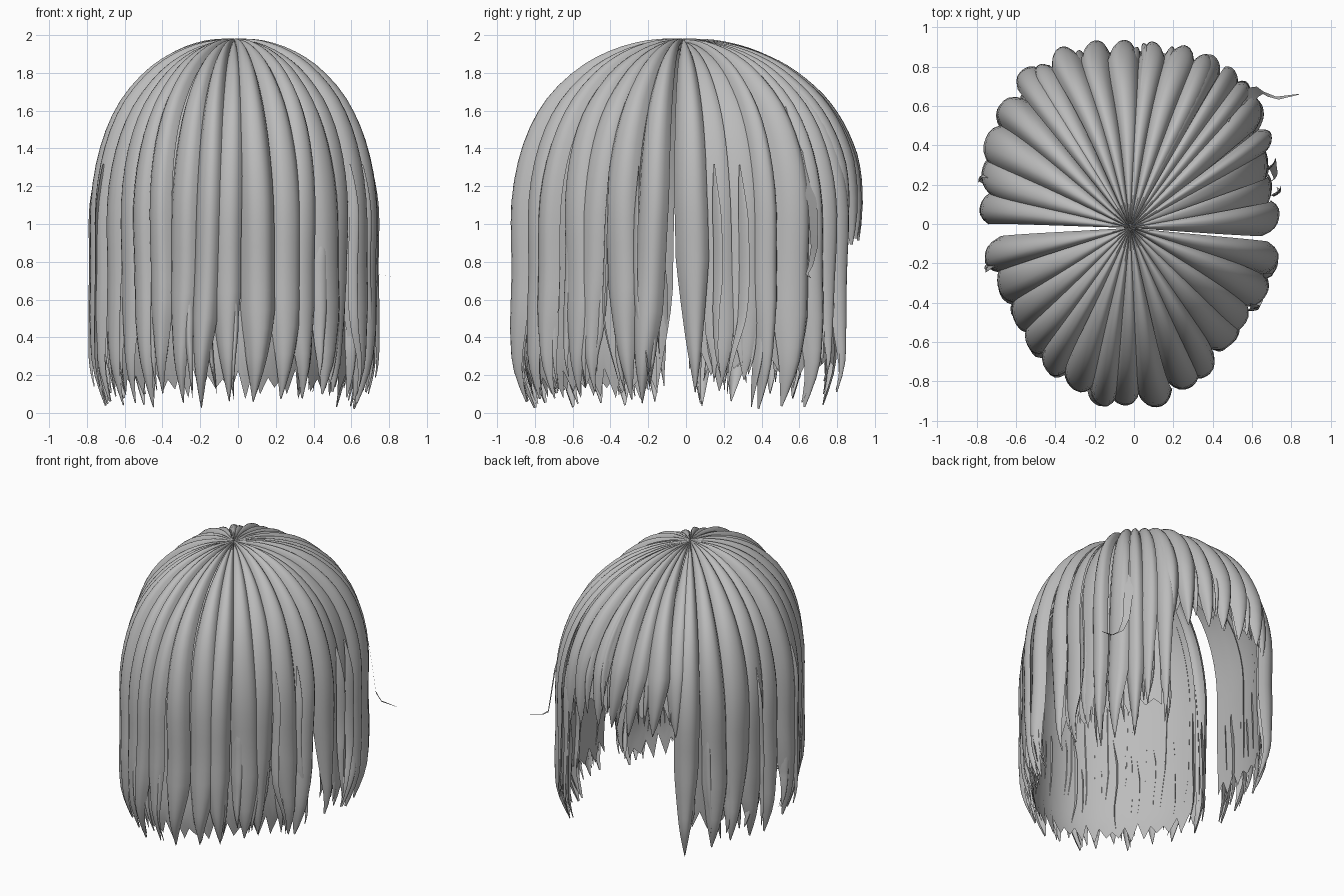
import bpy, bmesh, math, random
from mathutils import Vector

random.seed(11)
cube = bpy.data.objects.get("Cube")
if cube:
    bpy.data.objects.remove(cube, do_unlink=True)

hair = bpy.data.materials.new("hair_grey")
hair.use_nodes = True
GREY = (0.5, 0.5, 0.5, 1)
hair.diffuse_color = GREY
hair.node_tree.nodes["Principled BSDF"].inputs["Base Color"].default_value = GREY

RX, RY = 0.715, 0.905
CROWN = Vector((-0.02, -0.02, 0))
CENTRE = Vector((-0.02, 0.015, 0))
# Crown-to-tip profile: radius fraction and height
PROFILE = [(0.0, 1.965), (0.2, 1.945), (0.42, 1.88), (0.62, 1.77), (0.81, 1.59), (0.93, 1.37),
           (0.99, 1.1), (0.99, 0.75), (1.0, 0.45), (1.0, 0.24), (0.93, 0.02), (0.9, -0.05)]


def at_height(z):
    """Profile position (segment index + fraction) at a height."""
    for i in range(len(PROFILE) - 1):
        a, b = PROFILE[i][1], PROFILE[i + 1][1]
        if z >= b:
            return i + min(1, max(0, (a - z) / (a - b)))
    return len(PROFILE) - 1.001


def profile(s):
    """Smoothly interpolated radius and height."""
    i = min(int(s), len(PROFILE) - 2)
    f = s - i
    p = [Vector(PROFILE[max(0, min(len(PROFILE) - 1, i + k))]) for k in (-1, 0, 1, 2)]
    m0, m1 = (p[2] - p[0]) / 2, (p[3] - p[1]) / 2
    return (p[1] * (2 * f**3 - 3 * f**2 + 1) + m0 * (f**3 - 2 * f**2 + f)
            + p[2] * (3 * f**2 - 2 * f**3) + m1 * (f**3 - f**2))


def surface(s, phi, lift):
    """Point over the head, raised along the surface normal; the plan is squarer at the rear."""
    r, z = profile(s)
    d = profile(min(s + 0.05, len(PROFILE) - 1.001)) - profile(max(s - 0.05, 0))
    d.normalize()
    corner = 1 + (0.09 if math.sin(phi) > 0 else -0.045) * math.sin(2 * phi) ** 2
    x = RX * r * corner + lift * -d.y
    y = RY * r * corner + lift * -d.y
    base = CROWN.lerp(CENTRE, min(1, r))
    return base + Vector((x * math.cos(phi), y * math.sin(phi), z + lift * d.x))


def grid(bm, rows):
    rows = [[bm.verts.new(p) for p in row] for row in rows]
    for a, b in zip(rows, rows[1:]):
        for k in range(len(a) - 1):
            bm.faces.new((a[k], b[k], b[k + 1], a[k + 1]))


def finish(bm, name):
    mesh = bpy.data.meshes.new(name)
    bm.to_mesh(mesh)
    bm.free()
    mesh.materials.append(hair)
    ob = bpy.data.objects.new(name, mesh)
    bpy.context.collection.objects.link(ob)
    bpy.ops.object.select_all(action="DESELECT")
    ob.select_set(True)
    bpy.context.view_layer.objects.active = ob
    bpy.ops.object.shade_smooth_by_angle(angle=math.radians(50))


def lock(bm, phi, half, top, end, bulge, lift=0.0, taper=0.5, sway=0.03, flick=0.0, tilt=0.02):
    """One ribbon of hair, arched across its width and tapering to a point."""
    s0, s1 = at_height(top), at_height(end)
    phase, rows, n, m = random.uniform(0, 6.28), [], 28, 8
    for i in range(n + 1):
        t = i / n
        s = s0 + (s1 - s0) * t
        r, z = profile(s)
        w = half * max(0.01, min(1, (z - end) / taper)) ** 0.75
        if top < 1.9:
            w *= min(1, 0.1 + t * 4)
        c = phi + sway * math.sin(phase + 6 * t) * t + flick * max(0, t - 0.6) * 2.5
        grow = min(1, 0.25 + r) * min(1, w / half + 0.1)
        row = []
        for k in range(m + 1):
            v = 2 * k / m - 1
            arch = bulge * grow * (1 - 1.5 * abs(v) ** 2.6)
            row.append(surface(s, c + v * w, lift * min(1, r + 0.3) + arch + tilt * v * grow))
        rows.append(row)
    grid(bm, rows)


def lock_group(name, start, stop, count, ends, bulge, taper=0.5, tips=2, lean=0.0, tilt=0.02):
    """A row of overlapping locks, each with finer strands that break up its tip."""
    bm = bmesh.new()
    step = (stop - start) / count
    for i in range(count):
        edge = i in (0, count - 1)
        jitter = 0 if edge else random.uniform(-0.12, 0.12)
        phi = start + step * (i + 0.5 + jitter)
        half = step * (0.52 if edge else random.uniform(0.55, 0.72))
        end = random.uniform(*ends)
        b = bulge * random.uniform(0.8, 1.25)
        drift = lean if i == count - 1 else random.uniform(-0.03, 0.03)
        lock(bm, phi, half, 2, end, b, random.uniform(-0.012, 0.012),
             taper * random.uniform(0.85, 1.3), 0.006 if edge else 0.035, drift, tilt)
        for j in range(tips):
            off = ((j + 0.5) / tips * 2 - 1) * half * 0.65 + drift * 0.5
            lock(bm, phi + off, half * random.uniform(0.3, 0.45), end + random.uniform(0.7, 1.0),
                 end + random.uniform(0, 0.12), b * 0.6, random.uniform(-0.03, 0.0),
                 taper * 0.8, 0.015, random.uniform(-0.04, 0.04), tilt)
    finish(bm, name)


def under_layer(name, start, stop, end, teeth):
    """Smooth inner sheet with a jagged hem."""
    bm = bmesh.new()
    cols = teeth * 2
    rows = []
    for i in range(21):
        row = []
        for k in range(cols + 1):
            hem = at_height(end + (0.1 if k % 2 else 0) + 0.03 * math.sin(k * 2.3))
            row.append(surface(hem * i / 20, start + (stop - start) * k / cols, -0.035))
        rows.append(row)
    grid(bm, rows)
    finish(bm, name)


PI = math.pi
# Long hair around the front half, leaning away from the left parting
under_layer("front_under_layer", -PI + 0.2, -0.26, 0.1, 22)
lock_group("front_locks", -PI + 0.09, -0.12, 15, (0.03, 0.12), 0.045, 0.5, 2, -0.07)
# Long side hair, with smoother panels on the left
under_layer("left_under_layer", 0.0, 0.95, 0.22, 7)
lock_group("left_parting_lock", -0.09, 0.1, 1, (0.12, 0.13), 0.035, 0.6, 1, 0.04)
lock_group("left_side_panels", 0.08, 0.4, 2, (0.1, 0.18), 0.01, 0.35, 3, 0, 0.008)
lock_group("left_side_locks", 0.36, 0.8, 3, (0.02, 0.1), 0.04)
lock_group("left_rear_locks", 0.78, 1.05, 2, (0.12, 0.24), 0.025, 0.7)
under_layer("right_under_layer", 2.34, PI - 0.04, 0.25, 6)
lock_group("right_side_locks", 2.2, PI + 0.01, 5, (0.04, 0.14), 0.045)
# Short fringe at the rear half
under_layer("fringe_under_layer", 0.95, 2.3, 1.02, 10)
lock_group("fringe_locks", 0.92, 2.3, 7, (0.84, 0.97), 0.05, 0.4)

# Loose flyaway strands
bm = bmesh.new()
for phi, end, lift, flick in ((0.3, 0.12, 0.03, -0.05), (0.15, 0.2, 0.045, 0.06), (-0.3, 0.15, 0.04, 0.04),
                              (2.9, 0.16, 0.05, 0.08), (3.4, 0.16, 0.045, -0.05), (-0.5, 0.12, 0.04, 0.05)):
    lock(bm, phi, 0.022, 1.3, end, 0.006, lift, 0.5, 0.04, flick)
finish(bm, "flyaway_strands")

# Strand that flicks outward on the left
bm = bmesh.new()
path = [(0.48, 0.52, 1.62), (0.56, 0.61, 1.38), (0.61, 0.67, 1.1), (0.64, 0.68, 0.88),
        (0.67, 0.66, 0.78), (0.73, 0.64, 0.735), (0.84, 0.66, 0.715)]
rows = []
for i, p in enumerate(path):
    w = 0.045 * (1 - i / 6) + 0.002
    rows.append([Vector(p) + Vector((-0.64, 0.76, 0.1)) * w * v for v in (-1, 0, 1)])
grid(bm, rows)
finish(bm, "outward_strand")
